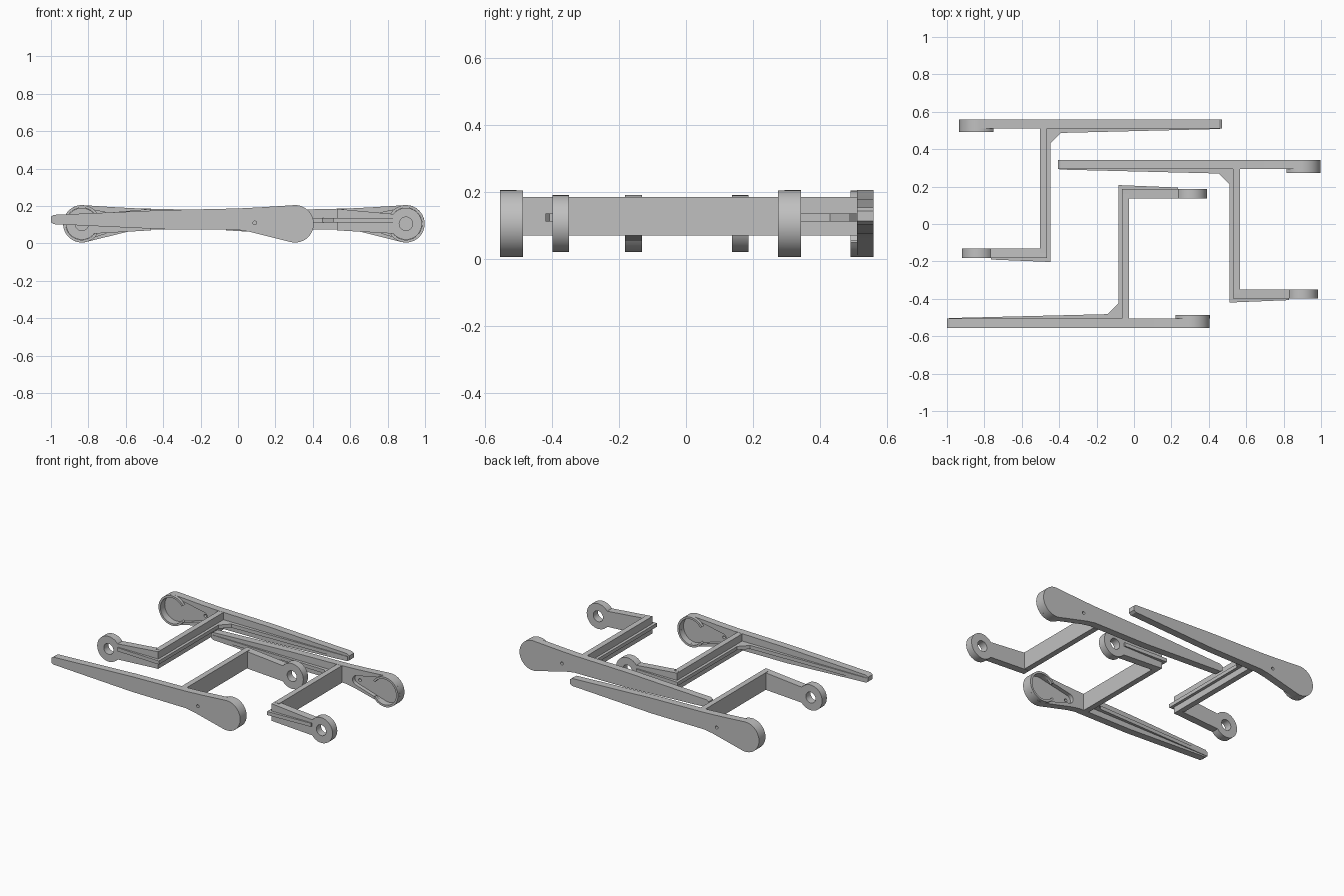
import bpy, bmesh, math
from mathutils import Vector

if "Cube" in bpy.data.objects:
    bpy.data.objects.remove(bpy.data.objects["Cube"])

grey = bpy.data.materials.new("plain grey")
grey.diffuse_color = (0.53, 0.53, 0.53, 1)
grey.use_nodes = True
grey.node_tree.nodes["Principled BSDF"].inputs["Base Color"].default_value = grey.diffuse_color


def arc(cx, cz, r, a0, a1, n=28):
    return [(cx + r * math.cos(math.radians(a0 + (a1 - a0) * i / n)),
             cz + r * math.sin(math.radians(a0 + (a1 - a0) * i / n)))
            for i in range(n + 1)]


def circle(cx, cz, r, n=40):
    return arc(cx, cz, r, 0, 360, n)[:-1]


def slab(bm, loops, lo, hi, flat=False):
    """Extrude outlines (inner loops become holes) between lo and hi.
    Outlines lie in x-z, or in x-y when flat is True."""
    cu = bpy.data.curves.new("outline", 'CURVE')
    cu.dimensions = '2D'
    cu.fill_mode = 'BOTH'
    cu.extrude = (hi - lo) / 2
    for pts in loops:
        sp = cu.splines.new('POLY')
        sp.points.add(len(pts) - 1)
        for p, (u, v) in zip(sp.points, pts):
            p.co = (u, v, 0, 1)
        sp.use_cyclic_u = True
    ob = bpy.data.objects.new("outline", cu)
    bpy.context.collection.objects.link(ob)
    dg = bpy.context.evaluated_depsgraph_get()
    me = bpy.data.meshes.new_from_object(ob.evaluated_get(dg))
    bpy.data.objects.remove(ob)
    part = bmesh.new()
    part.from_mesh(me)
    bpy.data.meshes.remove(me)
    bmesh.ops.remove_doubles(part, verts=part.verts, dist=1e-5)
    mid = (lo + hi) / 2
    for v in part.verts:
        u, w, d = v.co
        v.co = Vector((u, w, d + mid)) if flat else Vector((u, d + mid, w))
    tmp = bpy.data.meshes.new("tmp")
    part.to_mesh(tmp)
    part.free()
    bm.from_mesh(tmp)
    bpy.data.meshes.remove(tmp)


def finish(name, bm, place):
    """Turn or mirror the part into place and make the object."""
    sx, sy, dx, dy = place
    for v in bm.verts:
        v.co.x = v.co.x * sx + dx
        v.co.y = v.co.y * sy + dy
    bmesh.ops.recalc_face_normals(bm, faces=bm.faces)
    me = bpy.data.meshes.new(name)
    bm.to_mesh(me)
    bm.free()
    me.materials.append(grey)
    ob = bpy.data.objects.new(name, me)
    bpy.context.collection.objects.link(ob)
    bpy.ops.object.select_all(action='DESELECT')
    ob.select_set(True)
    bpy.context.view_layer.objects.active = ob
    bpy.ops.object.shade_smooth_by_angle(angle=math.radians(30))


CX, CZ = 0.305, 0.105          # axis of the round ends
RIB_LO, RIB_HI = 0.112, 0.136  # height of the stiffening ribs

paddle_outline = arc(CX, CZ, 0.1, -103, 97) + [
    (0.12, 0.193), (0.0, 0.187), (-0.4, 0.178), (-0.985, 0.153), (-1.0, 0.143),
    (-1.0, 0.113), (-0.985, 0.103), (-0.4, 0.076), (0.0, 0.073), (0.06, 0.063)]
pin_hole = circle(0.09, 0.11, 0.01, 16)
pocket = arc(CX, CZ, 0.086, -110, 110) + arc(0.085, 0.115, 0.032, 98, 262, 12)
rim = arc(CX, CZ, 0.1, -146, 146) + arc(CX, CZ, 0.086, 146, -146)

# centre of the neck where the arm joins its eye
arm_outline = arc(CX, CZ, 0.085, -142, 142) + [(-0.064, 0.185), (-0.064, 0.07)]
eye_hole = circle(CX, CZ, 0.036)

placements = {"front": (1, 1, 0, 0),
              "back": (-1, -1, -0.53, 0.005),
              "middle": (1, -1, 0.593, -0.212)}

for where, place in placements.items():
    # paddle: floor, pocketed wall and raised rim
    bm = bmesh.new()
    slab(bm, [paddle_outline, pin_hole], -0.555, -0.532)
    slab(bm, [paddle_outline, pocket], -0.532, -0.506)
    slab(bm, [rim], -0.506, -0.486)
    finish(where + "_paddle", bm, place)

    # cross bar
    bm = bmesh.new()
    slab(bm, [[(-0.064, -0.507), (-0.027, -0.507), (-0.027, 0.16), (-0.064, 0.16)]],
         0.07, 0.185, flat=True)
    finish(where + "_cross_bar", bm, place)

    # arm with eye
    bm = bmesh.new()
    slab(bm, [arm_outline, eye_hole], 0.137, 0.187)
    finish(where + "_arm", bm, place)

    # rib along paddle, gusset, bar and arm
    bm = bmesh.new()
    slab(bm, [[(-0.99, -0.51), (-0.99, -0.503), (-0.14, -0.482), (-0.083, -0.425),
               (-0.083, 0.208), (0.235, 0.195), (0.235, 0.18), (-0.06, 0.18),
               (-0.06, -0.51)]], RIB_LO, RIB_HI, flat=True)
    finish(where + "_rib", bm, place)
